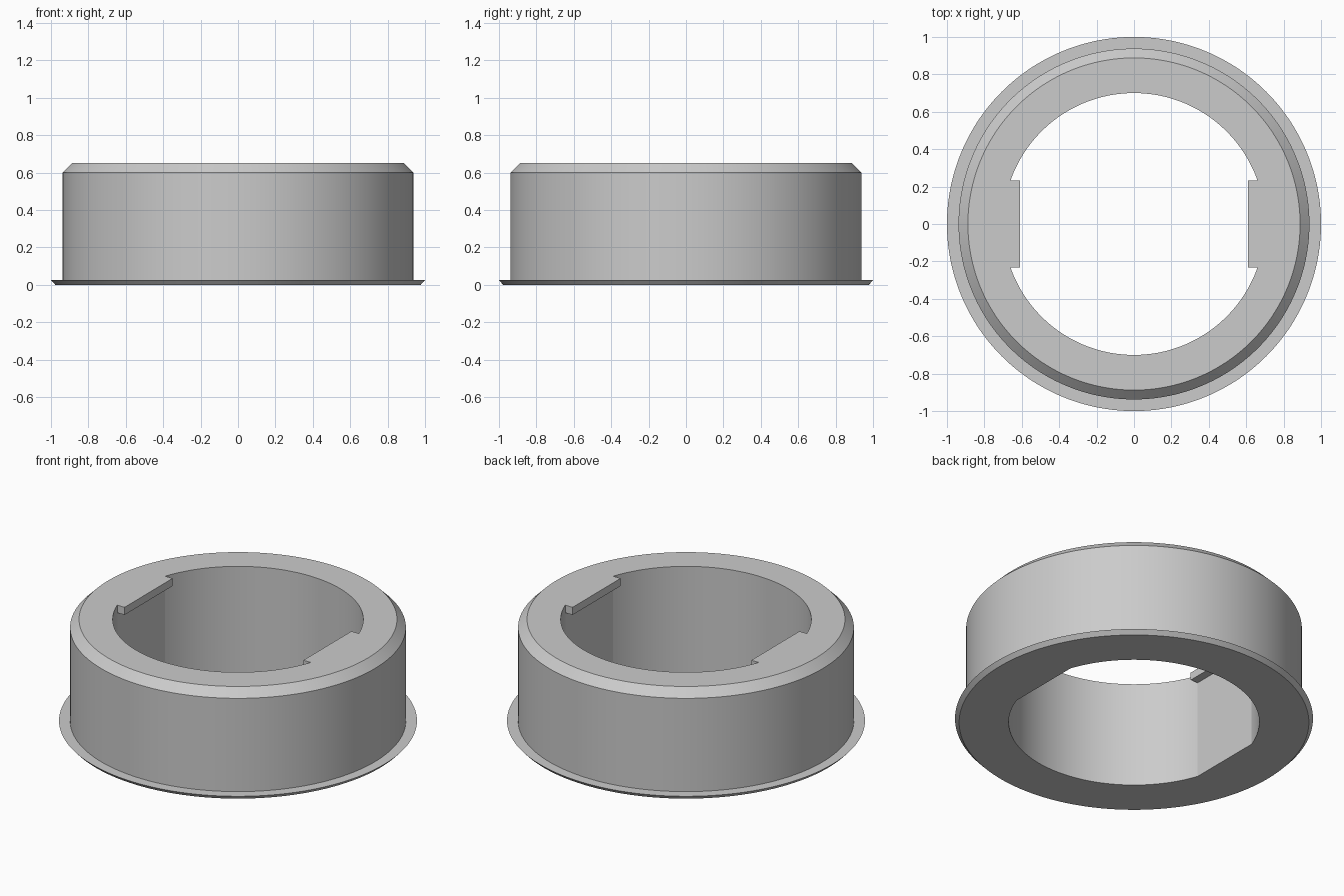
import bpy
import bmesh
from math import sin, cos, radians

cube = bpy.data.objects.get("Cube")
if cube:
    bpy.data.objects.remove(cube)

SEGMENTS = 240
BORE = 0.70
FLAT_ANGLE = radians(19.5)          # half angle of the flats in the bore
FLAT_X = BORE * cos(FLAT_ANGLE)
TAB_DEPTH = 0.05
TOP = 0.65

# Closed cross-section as (radius, height); the bore comes last
outer = [(0.977, 0), (1.0, 0.025), (0.938, 0.025), (0.938, 0.60), (0.888, TOP)]
bore_heights = [TOP, 0.603, 0]


def bore_point(a):
    """Round bore, cut straight across at its left and right sides."""
    x, y = BORE * cos(a), BORE * sin(a)
    if abs(x) > FLAT_X:
        scale = FLAT_X / abs(x)
        x, y = x * scale, y * scale
    return x, y


bm = bmesh.new()
columns = []
for i in range(SEGMENTS):
    a = radians(360 * i / SEGMENTS)
    column = [bm.verts.new((r * cos(a), r * sin(a), z)) for r, z in outer]
    column += [bm.verts.new((*bore_point(a), z)) for z in bore_heights]
    columns.append(column)

# Skin the ring, collecting the wall faces that carry the tabs
tab_faces = {1: [], -1: []}
count = len(columns[0])
for i, here in enumerate(columns):
    there = columns[(i + 1) % SEGMENTS]
    for j in range(count):
        k = (j + 1) % count
        face = bm.faces.new((here[j], there[j], there[k], here[k]))
        if j == len(outer) and all(abs(v.co.x) > FLAT_X - 1e-4 for v in face.verts):
            tab_faces[1 if here[j].co.x > 0 else -1].append(face)

# Pull the two tabs inwards at the top of the flats
for side, faces in tab_faces.items():
    new = bmesh.ops.extrude_face_region(bm, geom=faces)["geom"]
    verts = [g for g in new if isinstance(g, bmesh.types.BMVert)]
    bmesh.ops.translate(bm, verts=verts, vec=(-side * TAB_DEPTH, 0, 0))

bmesh.ops.recalc_face_normals(bm, faces=bm.faces[:])
mesh = bpy.data.meshes.new("flanged_ring")
bm.to_mesh(mesh)
bm.free()

# Plain grey
grey = bpy.data.materials.new("plain_grey")
grey.use_nodes = True
colour = (0.6, 0.6, 0.6, 1)
grey.diffuse_color = colour
grey.node_tree.nodes["Principled BSDF"].inputs["Base Color"].default_value = colour
mesh.materials.append(grey)

ring = bpy.data.objects.new("flanged_ring", mesh)
bpy.context.collection.objects.link(ring)
bpy.ops.object.select_all(action="DESELECT")
ring.select_set(True)
bpy.context.view_layer.objects.active = ring
bpy.ops.object.shade_smooth_by_angle(angle=radians(15))
